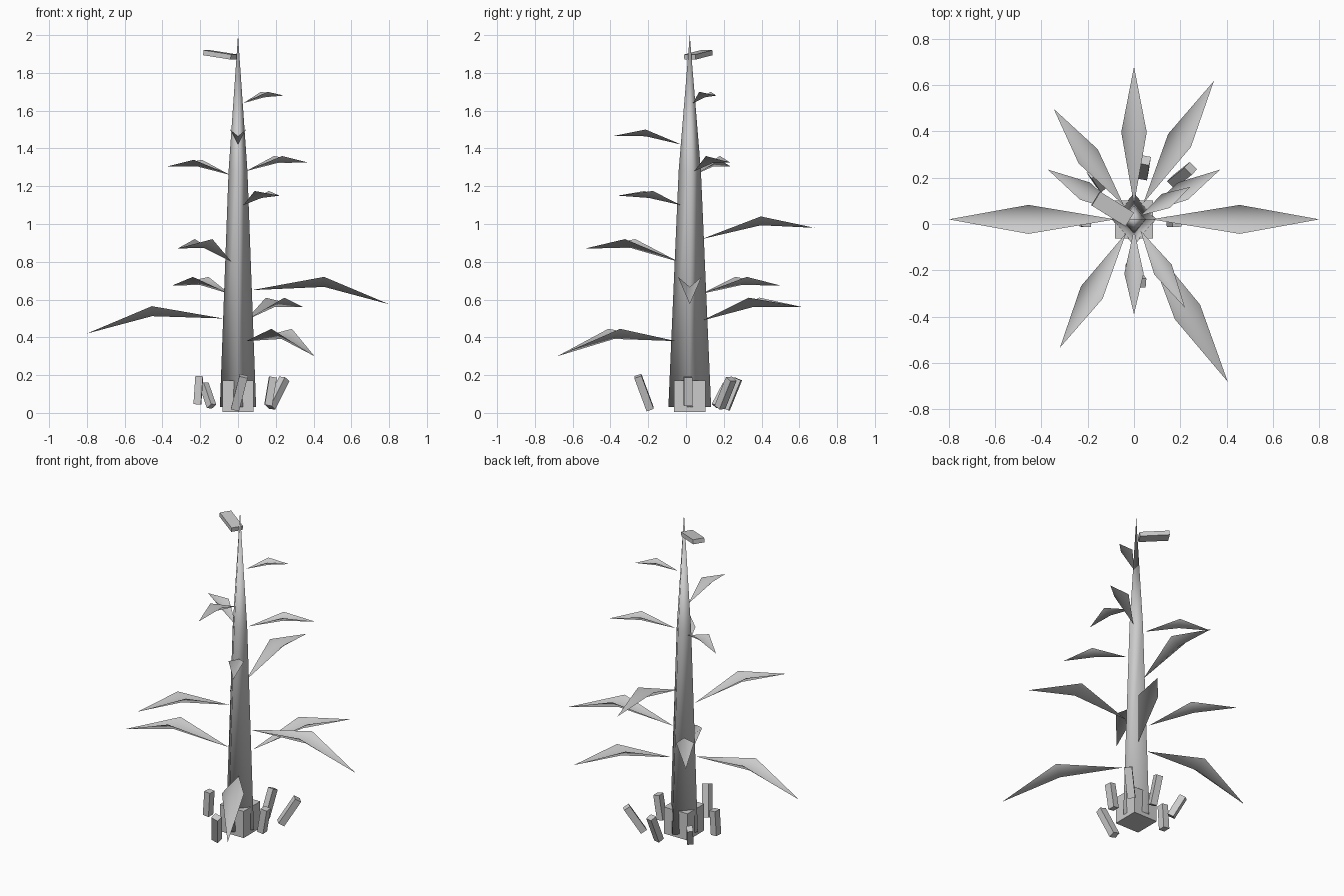
import bpy, bmesh
from math import cos, sin, pi, radians
from mathutils import Vector, Matrix

cube = bpy.data.objects.get("Cube")
if cube:
    bpy.data.objects.remove(cube)

CENTRE = Vector((0, 0.02, 0))

grey = bpy.data.materials.new("plain_grey")
grey.use_nodes = True
colour = (0.6, 0.6, 0.6, 1)
grey.diffuse_color = colour
grey.node_tree.nodes["Principled BSDF"].inputs["Base Color"].default_value = colour


def finish(bm, name, smooth=False):
    mesh = bpy.data.meshes.new(name)
    bm.to_mesh(mesh)
    bm.free()
    mesh.materials.append(grey)
    for poly in mesh.polygons:
        poly.use_smooth = smooth
    obj = bpy.data.objects.new(name, mesh)
    bpy.context.collection.objects.link(obj)
    return obj


def block(name, start, end, width, depth, side):
    """Box running from start to end, its width lying along side."""
    start, end = Vector(start), Vector(end)
    along = (end - start).normalized()
    across = (side - along * side.dot(along)).normalized()
    turn = Matrix((across, along.cross(across), along)).transposed().to_4x4()
    bm = bmesh.new()
    bmesh.ops.create_cube(bm, size=1)
    bmesh.ops.scale(bm, vec=(width, depth, (end - start).length), verts=bm.verts)
    bmesh.ops.transform(bm, matrix=Matrix.Translation((start + end) / 2) @ turn, verts=bm.verts)
    return finish(bm, name)


# Four-sided tapering stalk
bm = bmesh.new()
rings = []
for radius, z in ((0.096, 0.03), (0.05, 1.28)):
    rings.append([bm.verts.new(CENTRE + Vector((radius * cos(k * pi / 2),
                                               1.18 * radius * sin(k * pi / 2), z)))
                  for k in range(4)])
tip = bm.verts.new(CENTRE + Vector((0, 0, 2)))
low, high = rings
for k in range(4):
    n = (k + 1) % 4
    bm.faces.new((low[k], low[n], high[n], high[k]))
    bm.faces.new((high[k], high[n], tip))
bm.faces.new(low[::-1])
finish(bm, "stalk", smooth=True)

# Root block
block("root_block", CENTRE + Vector((0, 0, 0.005)), CENTRE + Vector((0, 0, 0.172)),
      0.165, 0.165, Vector((1, 0, 0)))


def leaf(index, angle, reach, base_z, mid_z, tip_z):
    """V-folded blade rising from the stalk and drooping at the tip."""
    out = Vector((cos(radians(angle)), sin(radians(angle)), 0))
    side = Vector((-out.y, out.x, 0))
    up = Vector((0, 0, 1))
    half = 0.02 + 0.053 * reach
    start = 0.1 - 0.04 * base_z
    middle = CENTRE + out * reach * 0.57 + up * mid_z
    bm = bmesh.new()
    base = bm.verts.new(CENTRE + out * start + up * base_z)
    end = bm.verts.new(CENTRE + out * reach + up * tip_z)
    fold = bm.verts.new(middle - up * half * 0.85)
    left = bm.verts.new(middle + side * half)
    right = bm.verts.new(middle - side * half)
    for a, b, c in ((base, fold, left), (base, right, fold),
                    (fold, end, left), (fold, right, end)):
        bm.faces.new((a, b, c))
    finish(bm, f"leaf_{index}", smooth=True)


# Leaves: direction, reach, then base, bend and tip heights
leaves = (
    (-60, 0.81, 0.38, 0.445, 0.30),
    (180, 0.80, 0.50, 0.565, 0.42),
    (60, 0.69, 0.49, 0.61, 0.56),
    (0, 0.80, 0.65, 0.72, 0.575),
    (126, 0.59, 0.63, 0.72, 0.675),
    (240, 0.64, 0.80, 0.92, 0.87),
    (90, 0.66, 0.92, 1.04, 0.98),
    (-60, 0.44, 1.10, 1.175, 1.15),
    (150, 0.43, 1.26, 1.34, 1.305),
    (30, 0.43, 1.28, 1.36, 1.325),
    (270, 0.41, 1.42, 1.50, 1.465),
    (30, 0.28, 1.64, 1.70, 1.68),
)
for i, data in enumerate(leaves, 1):
    leaf(i, *data)

# Loose prop roots leaning around the base: lower and upper end, width
roots = (
    ((0.16, 0.01, 0.04), (0.185, 0.01, 0.19), 0.045),
    ((-0.215, 0.01, 0.045), (-0.205, 0.01, 0.195), 0.045),
    ((-0.14, 0.16, 0.035), (-0.18, 0.22, 0.15), 0.035),
    ((0.17, 0.18, 0.03), (0.245, 0.24, 0.18), 0.045),
    ((0.04, 0.21, 0.02), (0.05, 0.275, 0.18), 0.04),
    ((-0.015, -0.19, 0.02), (0.03, -0.255, 0.195), 0.045),
)
for i, (low_end, high_end, width) in enumerate(roots, 1):
    block(f"prop_root_{i}", low_end, high_end, width, 0.04,
          Vector((-low_end[1], low_end[0], 0)))

# Tassel block at the top
block("tassel", (-0.02, 0.02, 1.884), (-0.165, 0.11, 1.907), 0.07, 0.027,
      Vector((0.5, 0.866, 0)))
